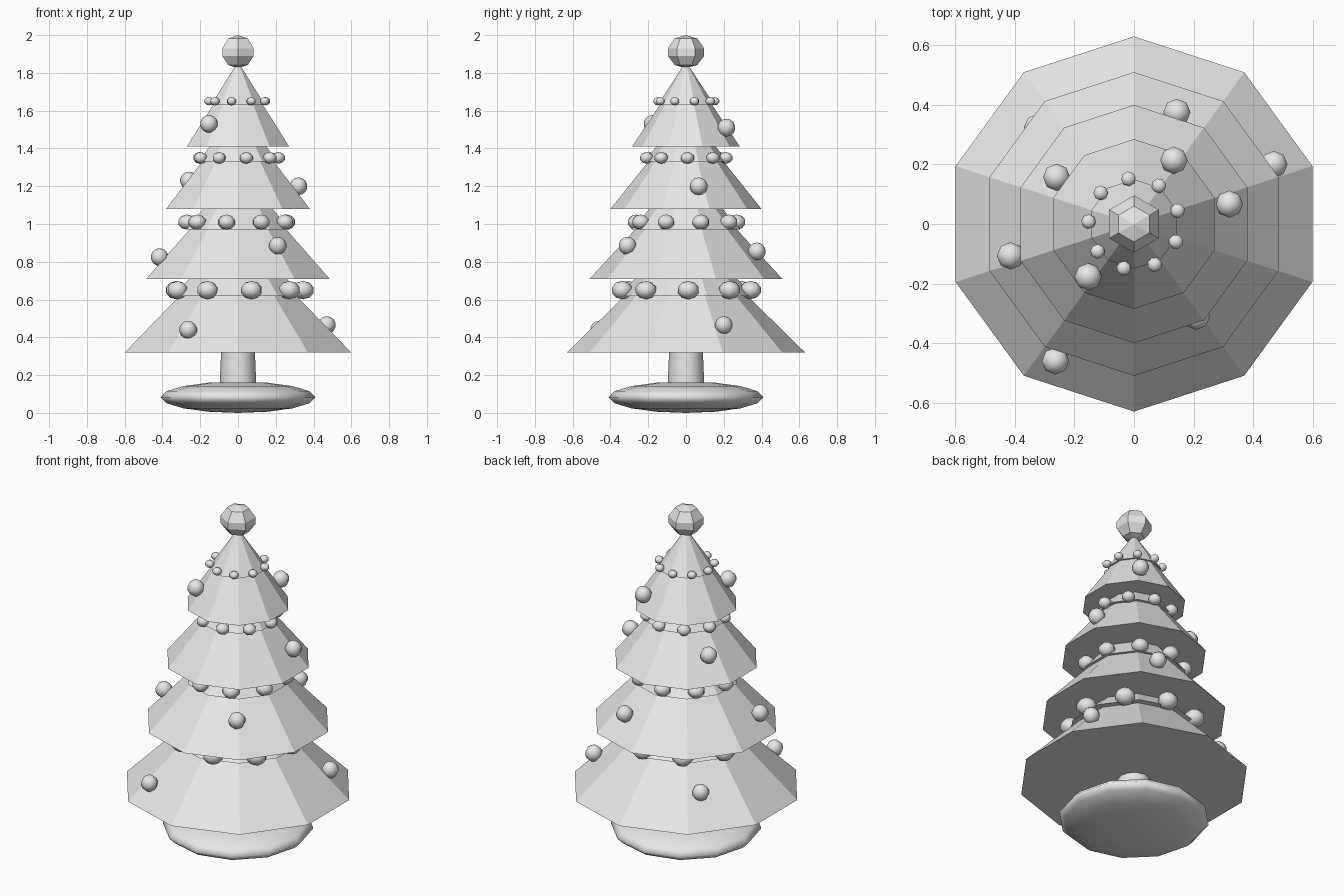
import bpy, bmesh, math

if "Cube" in bpy.data.objects:
    bpy.data.objects.remove(bpy.data.objects["Cube"])

grey = bpy.data.materials.new("light_grey")
grey.diffuse_color = (0.8, 0.8, 0.8, 1)
grey.use_nodes = True
grey.node_tree.nodes["Principled BSDF"].inputs["Base Color"].default_value = grey.diffuse_color


def finish(bm, name, smooth):
    bmesh.ops.recalc_face_normals(bm, faces=bm.faces)
    mesh = bpy.data.meshes.new(name)
    for f in bm.faces:
        f.smooth = smooth
    bm.to_mesh(mesh)
    bm.free()
    mesh.materials.append(grey)
    ob = bpy.data.objects.new(name, mesh)
    bpy.context.collection.objects.link(ob)
    return ob


def lathe(name, profile, sides, smooth=False):
    """Turn (radius, z) points around z, first corner on +y, ends capped."""
    bm = bmesh.new()
    rings = []
    for r, z in profile:
        if r == 0:
            rings.append([bm.verts.new((0, 0, z))] * sides)
        else:
            rings.append([bm.verts.new((r * math.sin(2 * math.pi * i / sides),
                                        r * math.cos(2 * math.pi * i / sides), z))
                          for i in range(sides)])
    for a, b in zip(rings, rings[1:]):
        for i in range(sides):
            j = (i + 1) % sides
            corners = list(dict.fromkeys([a[i], a[j], b[j], b[i]]))
            bm.faces.new(corners)
    for ring, (r, z) in ((rings[0], profile[0]), (rings[-1], profile[-1])):
        if r > 0:
            bm.faces.new(ring)
    return finish(bm, name, smooth)


def ball(name, loc, r, squash, segs, rings, turn=0.0):
    bm = bmesh.new()
    bmesh.ops.create_uvsphere(bm, u_segments=segs, v_segments=rings, radius=r)
    ob = finish(bm, name, True)
    ob.location = loc
    ob.scale = (1, 1, squash)
    ob.rotation_euler = (0, 0, turn)
    return ob


# Rounded stand
steps = 8
lathe("stand", [(0.41 * math.sin(math.pi * i / steps) if 0 < i < steps else 0,
                 0.083 - 0.083 * math.cos(math.pi * i / steps))
                for i in range(steps + 1)], 12, True)

# Trunk
trunk = lathe("trunk", [(0.098, 0.12), (0.088, 0.36)], 12, True)
for f in trunk.data.polygons:
    if abs(f.normal.z) > 0.9:
        f.use_smooth = False

# Branch tiers: flared skirt, small lip under the bead string, upper part
tiers = [  # base radius, base z, skirt top radius, lip radius, lip z, tip radius, tip z
    (0.63, 0.32, 0.325, 0.36, 0.62, 0.22, 0.76),
    (0.51, 0.71, 0.27, 0.287, 0.97, 0.16, 1.12),
    (0.40, 1.08, 0.20, 0.218, 1.33, 0.12, 1.46),
    (0.285, 1.41, 0.139, 0.15, 1.63, 0.0, 1.86),
]
for n, (r, z, rs, rl, zl, rt, zt) in enumerate(tiers, 1):
    lathe(f"branch_tier_{n}", [(r, z), (rs, zl), (rl, zl), (rt, zt)], 10)

# Bead strings, nine beads on each tier
strings = [  # ring radius, z, bead radius, first angle
    (0.345, 0.65, 0.058, 2),
    (0.27, 1.01, 0.048, 17),
    (0.213, 1.35, 0.037, 2),
    (0.153, 1.65, 0.026, 17),
]
for n, (ring, z, r, start) in enumerate(strings, 1):
    for k in range(9):
        a = math.radians(start + 40 * k)
        ball(f"bead_{n}_{k + 1}", (ring * math.cos(a), ring * math.sin(a), z),
             r, 0.84, 8, 5, a)

# Hanging baubles
baubles = [
    (0.47, 0.20, 0.465), (-0.264, -0.46, 0.44), (-0.324, 0.324, 0.49),
    (0.144, 0.375, 0.855), (-0.415, -0.107, 0.825), (0.21, -0.31, 0.885),
    (0.32, 0.067, 1.20), (-0.26, 0.157, 1.23),
    (0.134, 0.214, 1.51), (-0.154, -0.177, 1.53),
]
for n, p in enumerate(baubles, 1):
    ball(f"bauble_{n}", p, 0.047, 1, 8, 7)

# Faceted topper
lathe("topper", [(0, 1.825), (0.06, 1.842), (0.096, 1.89), (0.096, 1.93),
                 (0.06, 1.982), (0, 2.0)], 6)
